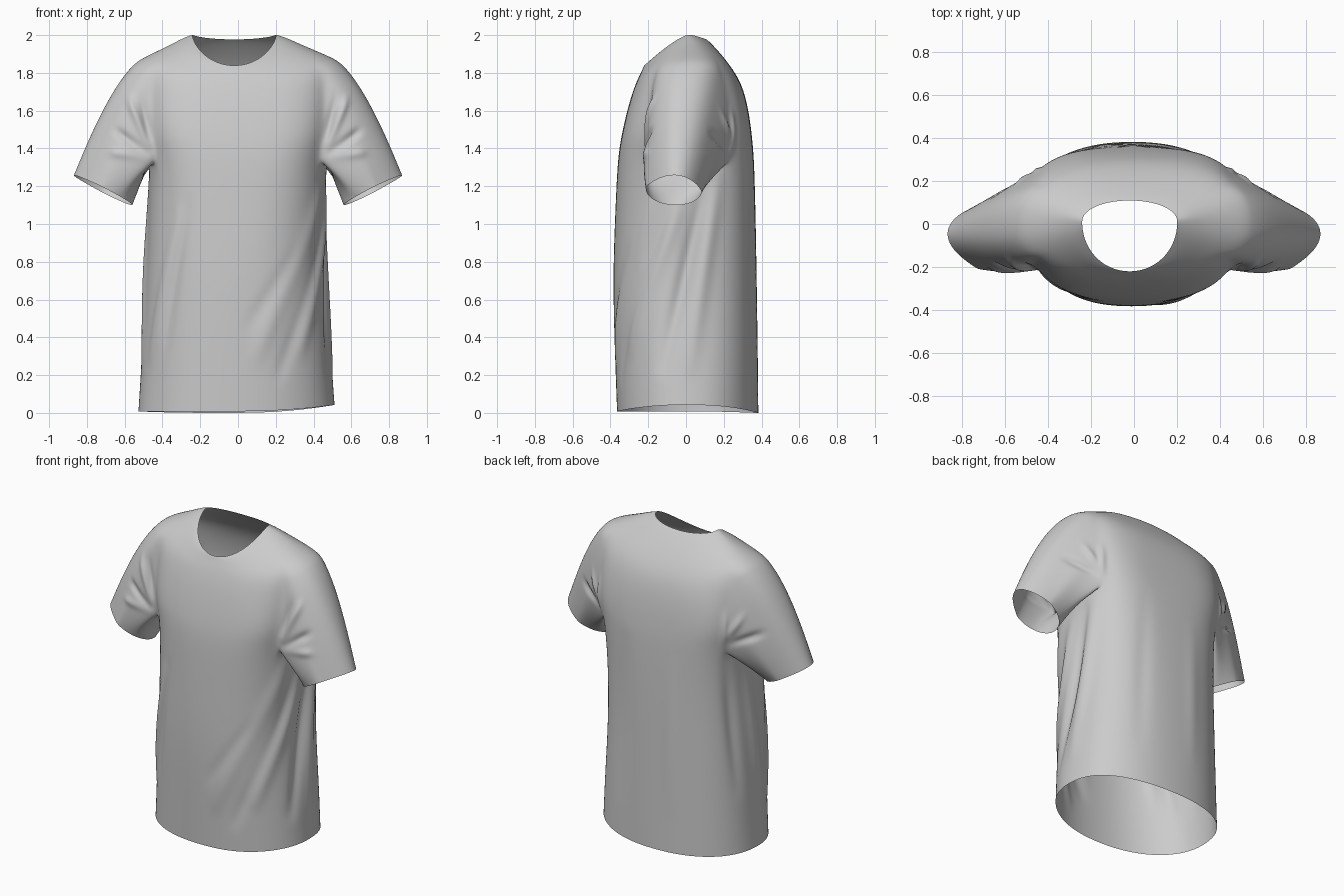
import bpy, bmesh, math
from mathutils import Vector as V

N = 32            # columns round the body
HW = 3            # armhole half width in columns
LO, HI = 4, 8     # body rings at the bottom and top of the armhole
STEPS = 7         # rings along each sleeve

# Body rings: half width, x shift, y front/side/back, z front/side/back, height power,
# roundness of x, front y and back y
RINGS = [
    (.522, -.008, -.367, .00, .385, .008, .026, .000, 2, .90, .95, .85),
    (.503, -.008, -.378, .00, .382, .30, .30, .30, 2, .88, .95, .80),
    (.477, -.014, -.390, .00, .376, .70, .70, .70, 2, .85, .95, .76),
    (.467, -.007, -.377, .00, .370, 1.05, 1.05, 1.05, 2, .78, .92, .72),
    (.470, .000, -.364, .02, .362, 1.34, 1.33, 1.34, 2, .63, .86, .68),
    (.497, .000, -.345, .02, .351, 1.46, 1.45, 1.46, 2, .56, .78, .62),
    (.508, .000, -.318, .02, .336, 1.58, 1.58, 1.58, 2, .58, .76, .62),
    (.512, .000, -.290, .02, .310, 1.68, 1.72, 1.70, 2, .64, .76, .66),
    (.515, .000, -.262, .02, .270, 1.755, 1.878, 1.79, 1.7, .75, .80, .74),
    (.370, -.008, -.240, .02, .195, 1.80, 1.940, 1.89, 1.6, .85, .85, .85),
    (.275, -.016, -.226, .02, .135, 1.83, 1.988, 1.955, 1.4, .9, .9, .9),
    (.223, -.020, -.222, .01, .110, 1.838, 2.004, 1.977, 1.25, .98, .98, .95),
]


def body_point(ring, j):
    a, dx, yf, ys, yb, zf, zs, zb, p, qx, qf, qb = ring
    ang = 2 * math.pi * j / N
    c, s = math.cos(ang), math.sin(ang)
    x = dx + a * math.copysign(abs(c) ** qx, c)
    y_end, z_end, q = (yb, zb, qb) if s > 0 else (yf, zf, qf)
    w = abs(s)
    return V((x, ys + (y_end - ys) * w ** q, zs + (z_end - zs) * w ** p))


bm = bmesh.new()
rows = [[bm.verts.new(body_point(r, j)) for j in range(N)] for r in RINGS]
for v in rows[0]:      # the hem rises a little on one side
    v.co.z += .016 * v.co.x / .5 * abs(v.co.x / .5)


def in_armhole(row, j):
    return LO <= row < HI and any((j - c + HW) % N < 2 * HW for c in (0, N // 2))


# Torso and yoke, leaving two armholes
for r in range(len(rows) - 1):
    for j in range(N):
        if not in_armhole(r, j):
            k = (j + 1) % N
            bm.faces.new((rows[r][j], rows[r][k], rows[r + 1][k], rows[r + 1][j]))


# Sleeves grow from the armhole edges to a cuff pinched at its outer edge
def sleeve(side):
    mid = 0 if side > 0 else N // 2
    path = [(HI, k) for k in range(HW + 1)]
    path += [(r, HW) for r in range(HI - 1, LO, -1)]
    path += [(LO, k) for k in range(HW, -HW - 1, -1)]
    path += [(r, -HW) for r in range(LO + 1, HI)]
    path += [(HI, k) for k in range(-HW, 0)]
    loop = [rows[r][(mid + side * k) % N] for r, k in path]
    n = len(loop)
    start = [v.co.copy() for v in loop]
    for step in range(1, STEPS + 1):
        t = step / STEPS
        new = []
        for i, p0 in enumerate(start):
            th = 2 * math.pi * i / n
            c, s = math.cos(th), math.sin(th)
            up = max(c, 0)
            e = up ** 1.7 if c > 0 else c
            p2 = V((side * (.715 + .158 * e - .01 * s), -.065 + .025 * c + .148 * s,
                    1.18 + .079 * e - .02 * s))
            side_y = .03 * s if s < 0 else s * (.03 + .05 * c)
            p1 = (p0 + p2) / 2 + V((side * (-.03 * up + .01 * abs(s)), side_y,
                                    .215 * up + .02 * abs(s)))
            new.append(bm.verts.new(p0 * (1 - t) ** 2 + p1 * 2 * t * (1 - t) + p2 * t * t))
        for i in range(n):
            k = (i + 1) % n
            bm.faces.new((loop[i], loop[k], new[k], new[i]))
        loop = new


sleeve(1)
sleeve(-1)
bmesh.ops.recalc_face_normals(bm, faces=bm.faces)
mesh = bpy.data.meshes.new("shirt")
bm.to_mesh(mesh)
bm.free()
shirt = bpy.data.objects.new("shirt", mesh)
bpy.context.collection.objects.link(shirt)
bpy.context.view_layer.objects.active = shirt
shirt.select_set(True)
sub = shirt.modifiers.new("smooth", 'SUBSURF')
sub.levels = sub.render_levels = 3
bpy.ops.object.modifier_apply(modifier=sub.name)

# Cloth folds: start, end, width, height
FOLDS = [
    ((.45, -.15, 1.22), (.10, -.38, .30), .045, .020),
    ((.47, -.10, 1.05), (.22, -.35, .20), .035, -.018),
    ((.47, -.02, 1.15), (.33, -.29, .35), .040, .025),
    ((.46, .10, 1.20), (.47, -.12, .25), .040, -.028),
    ((.44, .16, 1.25), (.50, .02, .25), .045, .022),
    ((.30, -.30, .85), (.05, -.38, .45), .030, -.012),
    ((-.30, -.30, 1.05), (-.45, -.18, .30), .035, .022),
    ((-.26, -.32, 1.10), (-.38, -.26, .35), .030, -.014),
    ((-.46, .05, 1.20), (-.49, -.05, .30), .045, .018),
    ((-.42, .20, 1.25), (-.46, .14, .40), .040, -.020),
    ((.20, .34, 1.30), (.24, .34, .30), .050, -.007),
    ((-.15, .36, 1.20), (-.14, .37, .30), .050, .006),
]
for m in (1, -1):
    FOLDS += [
        ((m * .48, -.21, 1.42), (m * .60, -.18, 1.72), .022, .016),
        ((m * .49, -.21, 1.38), (m * .68, -.20, 1.52), .022, -.018),
        ((m * .49, -.19, 1.35), (m * .68, -.21, 1.38), .024, .016),
        ((m * .47, -.22, 1.46), (m * .52, -.20, 1.70), .020, -.016),
        ((m * .47, .23, 1.45), (m * .60, .20, 1.65), .022, .016),
        ((m * .48, .21, 1.40), (m * .66, .14, 1.48), .022, -.018),
        ((m * .45, .25, 1.38), (m * .46, .25, 1.60), .022, .014),
    ]
shifts = []
for v in mesh.vertices:
    d = 0
    for a, b, width, height in FOLDS:
        a, b = V(a), V(b)
        t = max(0, min(1, (v.co - a).dot(b - a) / (b - a).length_squared))
        dist = (v.co - a.lerp(b, t)).length
        d += height * math.exp(-(dist / width) ** 2) * (.25 + .75 * math.sin(math.pi * t))
    shifts.append(v.normal * d)
for v, s in zip(mesh.vertices, shifts):
    v.co += s
bpy.ops.object.shade_smooth()
